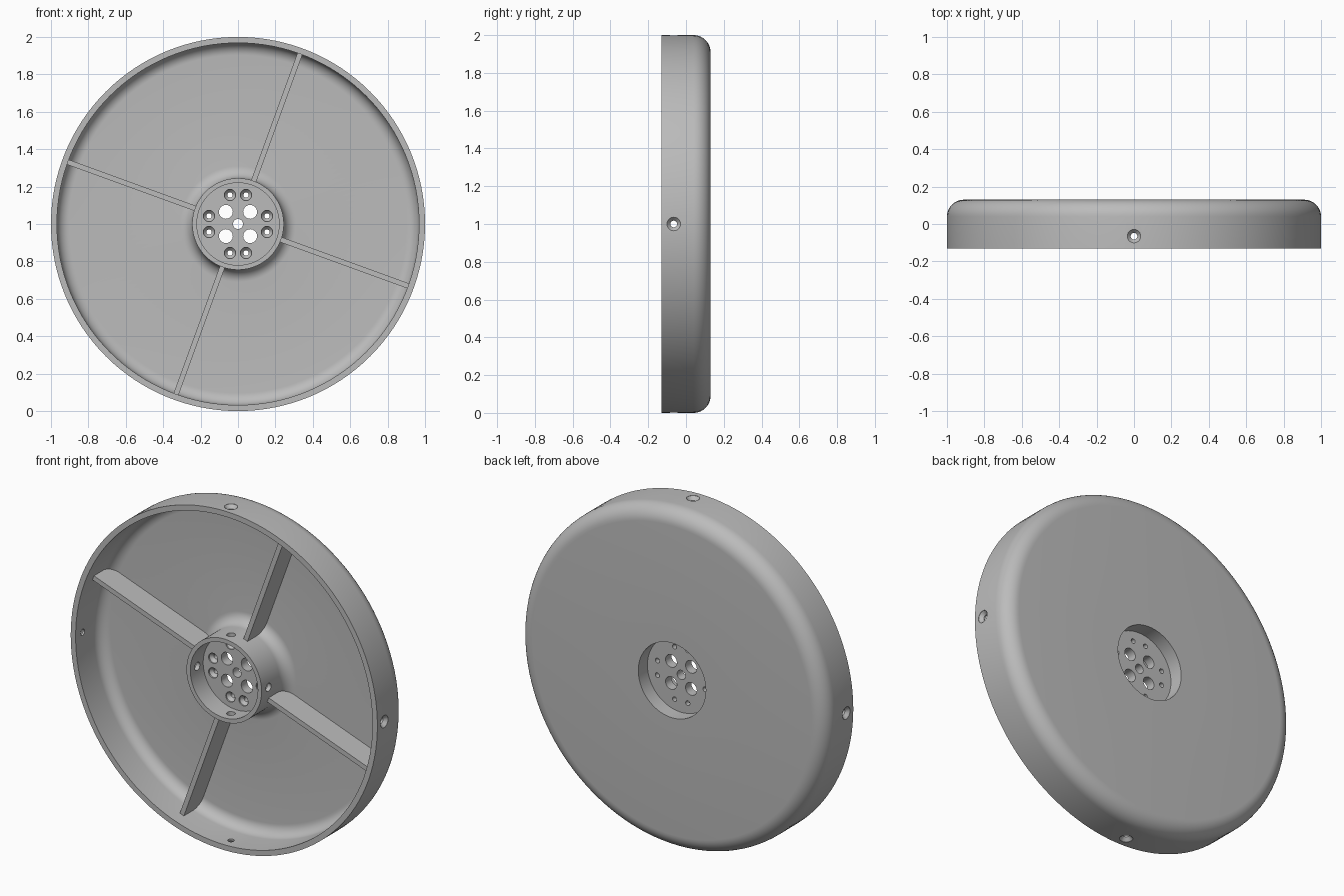
import bpy, bmesh
from math import sin, cos, pi, radians
from mathutils import Vector, Matrix

if "Cube" in bpy.data.objects:
    bpy.data.objects.remove(bpy.data.objects["Cube"], do_unlink=True)

CENTRE = Vector((0, 0, 1))
FRONT, BACK, FLOOR, RIB_FRONT = -0.13, 0.13, 0.10, -0.05

grey = bpy.data.materials.new("plain grey")
grey.use_nodes = True
grey.diffuse_color = (0.5, 0.5, 0.5, 1)
grey.node_tree.nodes["Principled BSDF"].inputs["Base Color"].default_value = (0.5, 0.5, 0.5, 1)


def arc(r, h, radius, start, end, steps=10):
    """Rounded corner for a lathe profile, angles in degrees."""
    angles = [radians(start + (end - start) * i / steps) for i in range(steps + 1)]
    return [(r + radius * cos(a), h + radius * sin(a)) for a in angles]


def lathe(bm, profile, origin, axis, sides):
    """Revolve a closed (radius, height) profile about an axis."""
    turn = Vector(axis).to_track_quat('Z', 'Y')
    rings = []
    for i in range(sides):
        a = 2 * pi * i / sides
        rings.append([bm.verts.new(origin + turn @ Vector((r * cos(a), r * sin(a), h)))
                      for r, h in profile])
    n = len(profile)
    for i in range(sides):
        here, there = rings[i], rings[(i + 1) % sides]
        for j in range(n):
            k = (j + 1) % n
            if profile[j][0] > 0 or profile[k][0] > 0:
                bm.faces.new((here[j], here[k], there[k], there[j]))


def finish(bm, name):
    bmesh.ops.remove_doubles(bm, verts=bm.verts, dist=1e-5)
    bmesh.ops.dissolve_degenerate(bm, edges=bm.edges, dist=1e-6)
    bmesh.ops.recalc_face_normals(bm, faces=bm.faces)
    mesh = bpy.data.meshes.new(name)
    bm.to_mesh(mesh)
    bm.free()
    mesh.materials.append(grey)
    obj = bpy.data.objects.new(name, mesh)
    bpy.context.collection.objects.link(obj)
    return obj


# Dish: hub plate, hub tube, floor and rounded rim in one profile
profile = [(0.027, -0.01), (0.22, -0.01), (0.22, FRONT), (0.245, FRONT)]
profile += arc(0.31, FLOOR - 0.065, 0.065, 180, 90)
profile += arc(0.903, FLOOR - 0.065, 0.065, 90, 0)
profile += [(0.968, FRONT), (1, FRONT)]
profile += arc(0.91, BACK - 0.09, 0.09, 0, 90)
profile += [(0.22, BACK), (0.22, 0.045), (0.027, 0.045)]
bm = bmesh.new()
lathe(bm, profile, CENTRE, (0, 1, 0), 128)
dish = finish(bm, "dish")

# Hole cutters
bm = bmesh.new()
through = [(0, -0.05), (0.037, -0.05), (0.037, 0.08), (0, 0.08)]
screw = [(0, -0.03), (0.03, -0.03), (0.03, -0.002), (0.014, 0.016), (0.014, 0.08), (0, 0.08)]
radial = [(0, 0.18), (0.024, 0.18), (0.024, 0.5), (0.018, 0.5), (0.018, 0.978),
          (0.036, 0.998), (0.036, 1.03), (0, 1.03)]
for quarter in range(4):
    spin = Matrix.Rotation(quarter * pi / 2, 3, 'Y')
    lathe(bm, through, CENTRE + spin @ Vector((0.065, 0, 0.065)), (0, 1, 0), 32)
    for side in (-1, 1):
        lathe(bm, screw, CENTRE + spin @ Vector((side * 0.043, 0, 0.155)), (0, 1, 0), 24)
    lathe(bm, radial, CENTRE + Vector((0, -0.065, 0)), spin @ Vector((0, 0, 1)), 24)
cutter = finish(bm, "hole_cutter")
cutter.hide_render = True

bpy.context.view_layer.objects.active = dish
cut = dish.modifiers.new("holes", 'BOOLEAN')
cut.operation = 'DIFFERENCE'
cut.solver = 'EXACT'
cut.object = cutter
bpy.ops.object.modifier_apply(modifier=cut.name)
bpy.data.objects.remove(cutter, do_unlink=True)

# Four ribs between hub and rim
inner, outer, base = 0.235, 0.97, 0.105
for i in range(4):
    bm = bmesh.new()
    bmesh.ops.create_cube(bm, size=1)
    bmesh.ops.scale(bm, vec=(outer - inner, base - RIB_FRONT, 0.028), verts=bm.verts)
    bmesh.ops.translate(bm, vec=((outer + inner) / 2, (base + RIB_FRONT) / 2, 0), verts=bm.verts)
    place = Matrix.Translation(CENTRE) @ Matrix.Rotation(radians(20 + 90 * i), 4, 'Y')
    bmesh.ops.transform(bm, matrix=place, verts=bm.verts)
    finish(bm, f"rib_{i + 1}")

# Smooth the curves, keep the edges crisp
bpy.ops.object.select_all(action='DESELECT')
dish.select_set(True)
bpy.context.view_layer.objects.active = dish
bpy.ops.object.shade_smooth_by_angle(angle=radians(30))
